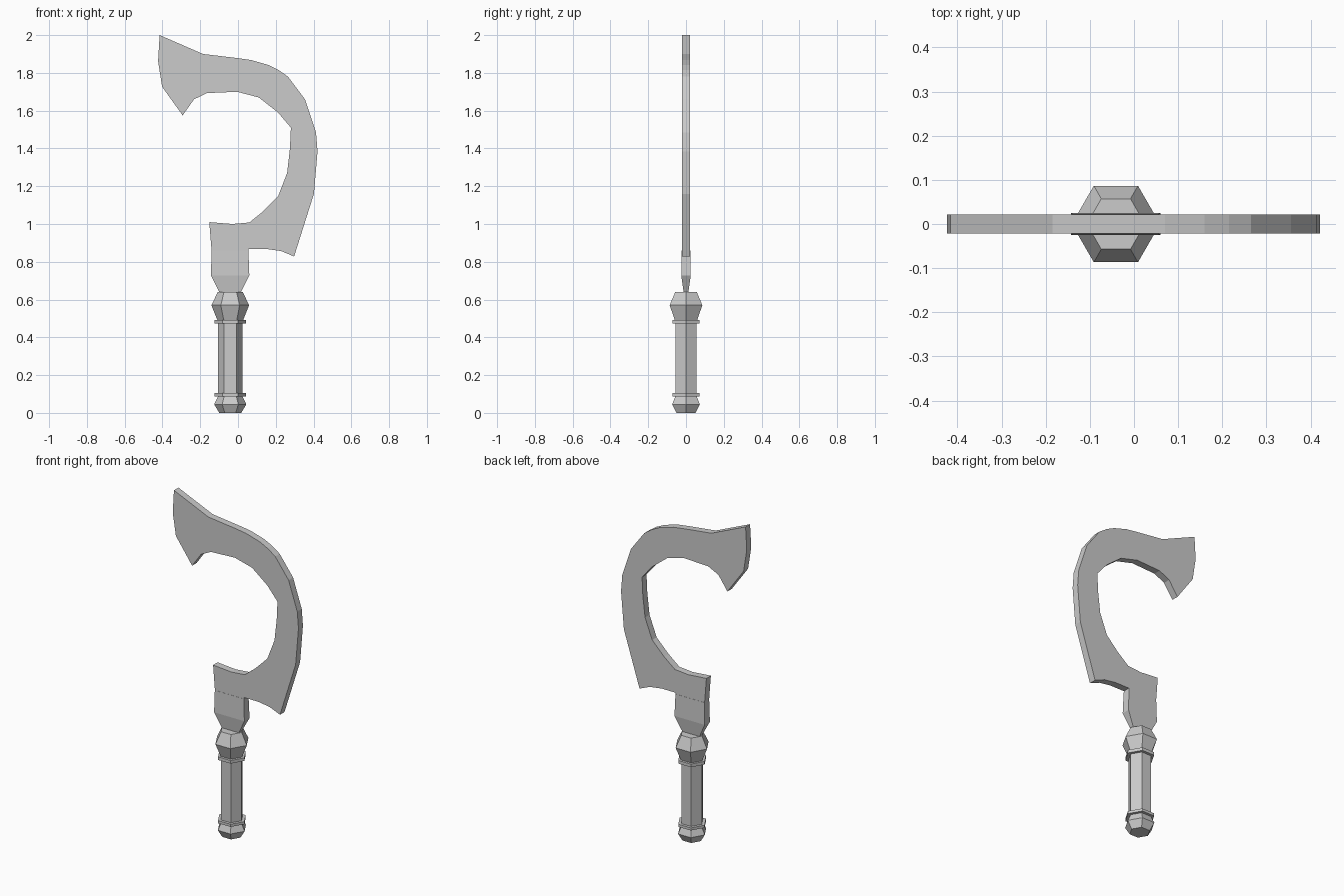
import bpy, bmesh
from math import cos, sin, pi

if "Cube" in bpy.data.objects:
    bpy.data.objects.remove(bpy.data.objects["Cube"])

AXIS_X = -0.041  # handle axis


def loft(name, rings):
    """Closed solid through rings that all have the same number of points."""
    bm = bmesh.new()
    loops = [[bm.verts.new(p) for p in ring] for ring in rings]
    n = len(loops[0])
    for a, b in zip(loops, loops[1:]):
        for i in range(n):
            j = (i + 1) % n
            bm.faces.new((a[i], a[j], b[j], b[i]))
    bm.faces.new(loops[0][::-1])
    bm.faces.new(loops[-1])
    bmesh.ops.recalc_face_normals(bm, faces=bm.faces)
    mesh = bpy.data.meshes.new(name)
    bm.to_mesh(mesh)
    bm.free()
    obj = bpy.data.objects.new(name, mesh)
    bpy.context.collection.objects.link(obj)
    return obj


def hex_part(name, sections):
    """Six-sided turned part from (z, radius) sections."""
    return loft(name, [[(AXIS_X + r * cos(i * pi / 3), r * sin(i * pi / 3), z)
                        for i in range(6)] for z, r in sections])


# Handle, bottom to top
hex_part("pommel", [(0, .058), (.045, .085), (.09, .064)])
hex_part("lower_ring", [(.088, .084), (.104, .084)])
hex_part("grip", [(.104, .065), (.472, .065)])
hex_part("upper_ring", [(.472, .084), (.491, .084)])
hex_part("collar", [(.491, .068), (.57, .1), (.64, .066)])

# Tapered shank joining blade and collar: z, left, right, half thickness
shank = [(.635, -.097, .013, .012), (.727, -.143, .06, .025), (.86, -.14, .055, .0225)]
loft("shank", [[(a, -h, z), (b, -h, z), (b, h, z), (a, h, z)] for z, a, b, h in shank])

# Hooked blade outline: outer curve, spur, base, inner curve, axe-shaped tip
outline = [
    (-.415, 2.0), (-.185, 1.90), (0, 1.878), (.07, 1.868), (.16, 1.842), (.215, 1.815),
    (.265, 1.78), (.355, 1.66), (.413, 1.485), (.421, 1.385), (.402, 1.16),
    (.297, .828), (.228, .857), (.15, .868), (.055, .868), (.055, .86),
    (-.14, .86), (-.152, 1.01), (-.03, 1.0), (.06, 1.008), (.132, 1.066),
    (.212, 1.146), (.26, 1.27), (.275, 1.4), (.28, 1.51), (.212, 1.59),
    (.11, 1.67), (-.005, 1.70), (-.165, 1.693), (-.233, 1.66), (-.293, 1.575),
    (-.402, 1.727), (-.423, 1.862),
]
loft("blade", [[(x, y, z) for x, z in outline] for y in (-.0215, .0215)])
